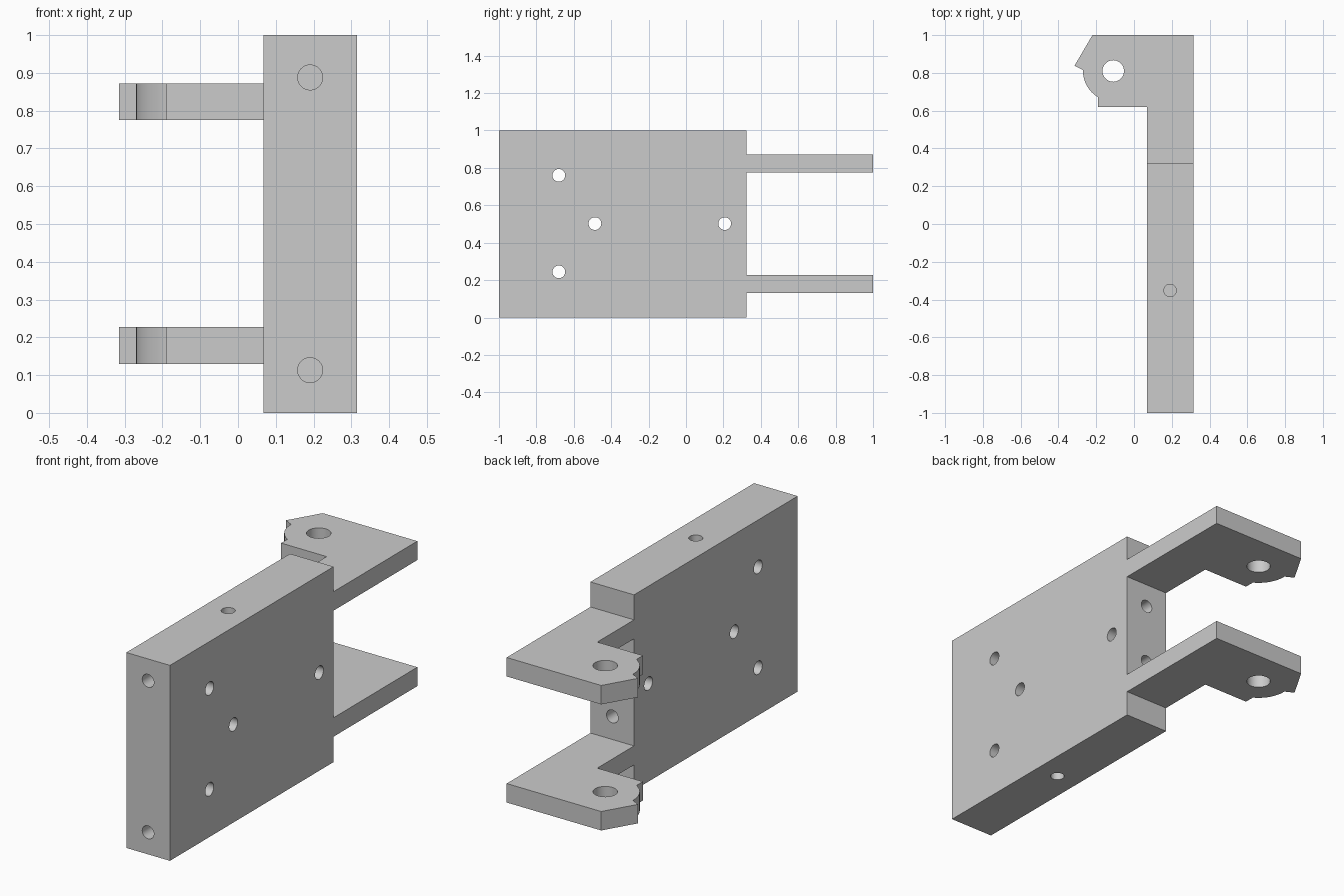
import bpy, bmesh
from math import cos, sin, atan2, pi
from mathutils import Vector

if "Cube" in bpy.data.objects:
    bpy.data.objects.remove(bpy.data.objects["Cube"], do_unlink=True)

grey = bpy.data.materials.new("machined grey")
grey.use_nodes = True
grey.diffuse_color = (0.6, 0.6, 0.6, 1)
grey.node_tree.nodes["Principled BSDF"].inputs["Base Color"].default_value = (0.6, 0.6, 0.6, 1)

X0, X1 = 0.068, 0.315      # plate thickness range
XM = 0.191                 # plate mid plane
BACK = 0.323               # back face of the plate
PIN = Vector((-0.11, 0.81))


def prism(name, outline, z0, z1):
    """Extrude a flat xy outline between two heights."""
    bm = bmesh.new()
    base = bm.faces.new([bm.verts.new((x, y, z0)) for x, y in outline])
    top = bmesh.ops.extrude_face_region(bm, geom=[base])["geom"]
    bmesh.ops.translate(bm, vec=(0, 0, z1 - z0),
                        verts=[v for v in top if isinstance(v, bmesh.types.BMVert)])
    bmesh.ops.recalc_face_normals(bm, faces=bm.faces)
    mesh = bpy.data.meshes.new(name)
    bm.to_mesh(mesh)
    bm.free()
    mesh.materials.append(grey)
    obj = bpy.data.objects.new(name, mesh)
    bpy.context.collection.objects.link(obj)
    return obj


def combine(target, tool, operation):
    """Apply a boolean and discard the tool."""
    mod = target.modifiers.new("boolean", "BOOLEAN")
    mod.operation, mod.object, mod.solver = operation, tool, "EXACT"
    bpy.context.view_layer.objects.active = target
    bpy.ops.object.modifier_apply(modifier=mod.name)
    bpy.data.objects.remove(tool, do_unlink=True)


def drill(target, centre, axis, radius, depth):
    """Drill a round hole reaching depth to both sides of centre."""
    bpy.ops.mesh.primitive_cylinder_add(vertices=40, radius=radius, depth=2 * depth, location=centre)
    cutter = bpy.context.object
    cutter.rotation_euler = Vector(axis).to_track_quat("Z", "Y").to_euler()
    cutter.hide_render = True
    bpy.context.view_layer.update()
    combine(target, cutter, "DIFFERENCE")


# Thick mounting plate
bracket = prism("hinge_bracket", [(X0, -1), (X1, -1), (X1, BACK), (X0, BACK)], 0, 1)

# Arm outline: L shape with a rounded knuckle and a pointed stop
start = Vector((-0.27, 0.815)) - PIN
end = Vector((-0.19, 0.672)) - PIN
a0, a1 = atan2(start.y, start.x), atan2(end.y, end.x) + 2 * pi
arc = [(PIN.x + start.length * cos(a), PIN.y + start.length * sin(a))
       for a in (a0 + (a1 - a0) * i / 12 for i in range(13))]
inset = BACK - 0.05
outline = [(X1, inset), (X1, 1), (-0.22, 1), (-0.315, 0.838), *arc,
           (-0.19, 0.62), (X0, 0.62), (X0, inset)]

# Two hinge arms with pin holes, fused to the plate
for z0 in (0.13, 0.775):
    arm = prism("hinge_arm", outline, z0, z0 + 0.097)
    drill(arm, (PIN.x, PIN.y, z0 + 0.05), (0, 0, 1), 0.057, 0.2)
    combine(bracket, arm, "UNION")

# Through holes across the plate
for y, z in ((-0.68, 0.76), (-0.68, 0.244), (-0.487, 0.502), (0.207, 0.502)):
    drill(bracket, (XM, y, z), (1, 0, 0), 0.034, 0.3)

# Blind holes in the front, back, top and bottom edges
for z in (0.113, 0.888):
    drill(bracket, (XM, -1, z), (0, 1, 0), 0.033, 0.25)
for z in (0.345, 0.655):
    drill(bracket, (XM, BACK, z), (0, 1, 0), 0.033, 0.25)
for z in (0, 1):
    drill(bracket, (XM, -0.352, z), (0, 0, 1), 0.033, 0.25)

# Smooth hole walls and knuckles, crisp edges elsewhere
bpy.ops.object.select_all(action="DESELECT")
bracket.select_set(True)
bpy.context.view_layer.objects.active = bracket
bpy.ops.object.shade_smooth_by_angle(angle=pi / 6)
